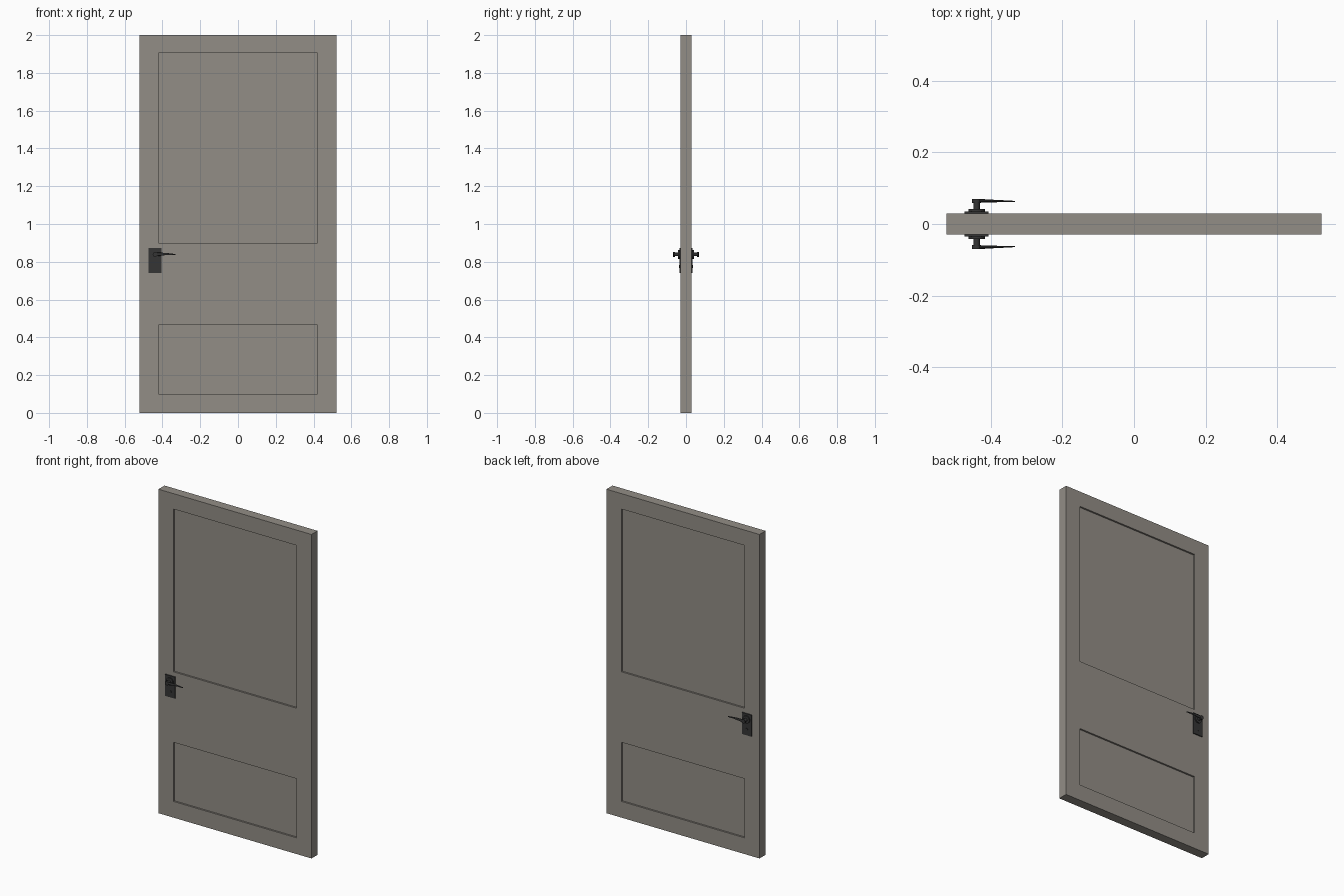
import bpy, bmesh, math
from mathutils import Matrix, Vector

if "Cube" in bpy.data.objects:
    bpy.data.objects.remove(bpy.data.objects["Cube"])


def material(name, rgb):
    m = bpy.data.materials.new(name)
    m.diffuse_color = (*rgb, 1)
    m.use_nodes = True
    m.node_tree.nodes["Principled BSDF"].inputs["Base Color"].default_value = m.diffuse_color
    return m


door_paint = material("warm grey paint", (0.29, 0.27, 0.24))
dark_metal = material("dark metal", (0.035, 0.035, 0.035))


def finish(bm, name, mat, smooth=False):
    bmesh.ops.recalc_face_normals(bm, faces=bm.faces[:])
    me = bpy.data.meshes.new(name)
    bm.to_mesh(me)
    bm.free()
    ob = bpy.data.objects.new(name, me)
    bpy.context.collection.objects.link(ob)
    me.materials.append(mat)
    if smooth:
        bpy.ops.object.select_all(action='DESELECT')
        ob.select_set(True)
        bpy.context.view_layer.objects.active = ob
        bpy.ops.object.shade_smooth_by_angle(angle=math.radians(35))
    return ob


def box_bm(x0, x1, y0, y1, z0, z1):
    bm = bmesh.new()
    c = Vector(((x0 + x1) / 2, (y0 + y1) / 2, (z0 + z1) / 2))
    s = Matrix.Diagonal((x1 - x0, abs(y1 - y0), z1 - z0, 1))
    bmesh.ops.create_cube(bm, size=1, matrix=Matrix.Translation(c) @ s)
    return bm


# Door leaf with two recessed panels on each side
HALF = 0.0295
PANELS = [(0.10, 0.465), (0.90, 1.905)]
bm = box_bm(-0.5225, 0.5225, -HALF, HALF, 0, 2)
cuts = [((x, 0, 0), (1, 0, 0)) for x in (-0.42, 0.42)]
cuts += [((0, 0, z), (0, 0, 1)) for p in PANELS for z in p]
for co, no in cuts:
    bmesh.ops.bisect_plane(bm, geom=bm.verts[:] + bm.edges[:] + bm.faces[:],
                           plane_co=co, plane_no=no)
bm.normal_update()
fields = []
for f in bm.faces:
    c = f.calc_center_median()
    if abs(f.normal.y) > 0.9 and abs(c.x) < 0.42 and any(a < c.z < b for a, b in PANELS):
        fields.append(f)
bmesh.ops.inset_individual(bm, faces=fields, thickness=0.0005, depth=-0.01)
finish(bm, "door_leaf", door_paint)


# Round part along y
def disc(name, x, z, r, y0, y1, seg=24):
    bm = bmesh.new()
    mat = Matrix.Translation((x, (y0 + y1) / 2, z)) @ Matrix.Rotation(math.pi / 2, 4, 'X')
    bmesh.ops.create_cone(bm, cap_ends=True, segments=seg, radius1=r, radius2=r,
                          depth=abs(y1 - y0), matrix=mat)
    finish(bm, name, dark_metal, True)


# Lever lofted through oval sections: x, y, z, half thickness, half height
SECTIONS = [(-0.442, 0.0645, 0.839, 0.0050, 0.0100),
            (-0.415, 0.0645, 0.840, 0.0045, 0.0085),
            (-0.390, 0.0640, 0.841, 0.0035, 0.0065),
            (-0.360, 0.0635, 0.840, 0.0025, 0.0045),
            (-0.332, 0.0630, 0.838, 0.0015, 0.0030)]


def lever(name, side, n=12):
    bm = bmesh.new()
    rings = []
    for x, y, z, hy, hz in SECTIONS:
        rings.append([bm.verts.new((x, side * (y + hy * math.cos(2 * math.pi * i / n)),
                                    z + hz * math.sin(2 * math.pi * i / n)))
                      for i in range(n)])
    for a, b in zip(rings, rings[1:]):
        for i in range(n):
            bm.faces.new((a[i], a[(i + 1) % n], b[(i + 1) % n], b[i]))
    bm.faces.new(rings[0])
    bm.faces.new(rings[-1])
    finish(bm, name, dark_metal, True)


# Handle set on each side
for side, tag in ((-1, "front"), (1, "back")):
    bm = box_bm(-0.473, -0.406, side * (HALF - 0.002), side * 0.0355, 0.74, 0.873)
    finish(bm, tag + "_backplate", dark_metal)
    disc(tag + "_rosette", -0.439, 0.839, 0.023, side * 0.035, side * 0.042)
    disc(tag + "_neck", -0.439, 0.839, 0.009, side * 0.041, side * 0.061)
    disc(tag + "_hub", -0.439, 0.839, 0.0125, side * 0.059, side * 0.0695)
    lever(tag + "_lever", side)
    disc(tag + "_lock_cylinder", -0.439, 0.775, 0.009, side * 0.035, side * 0.037, 16)
